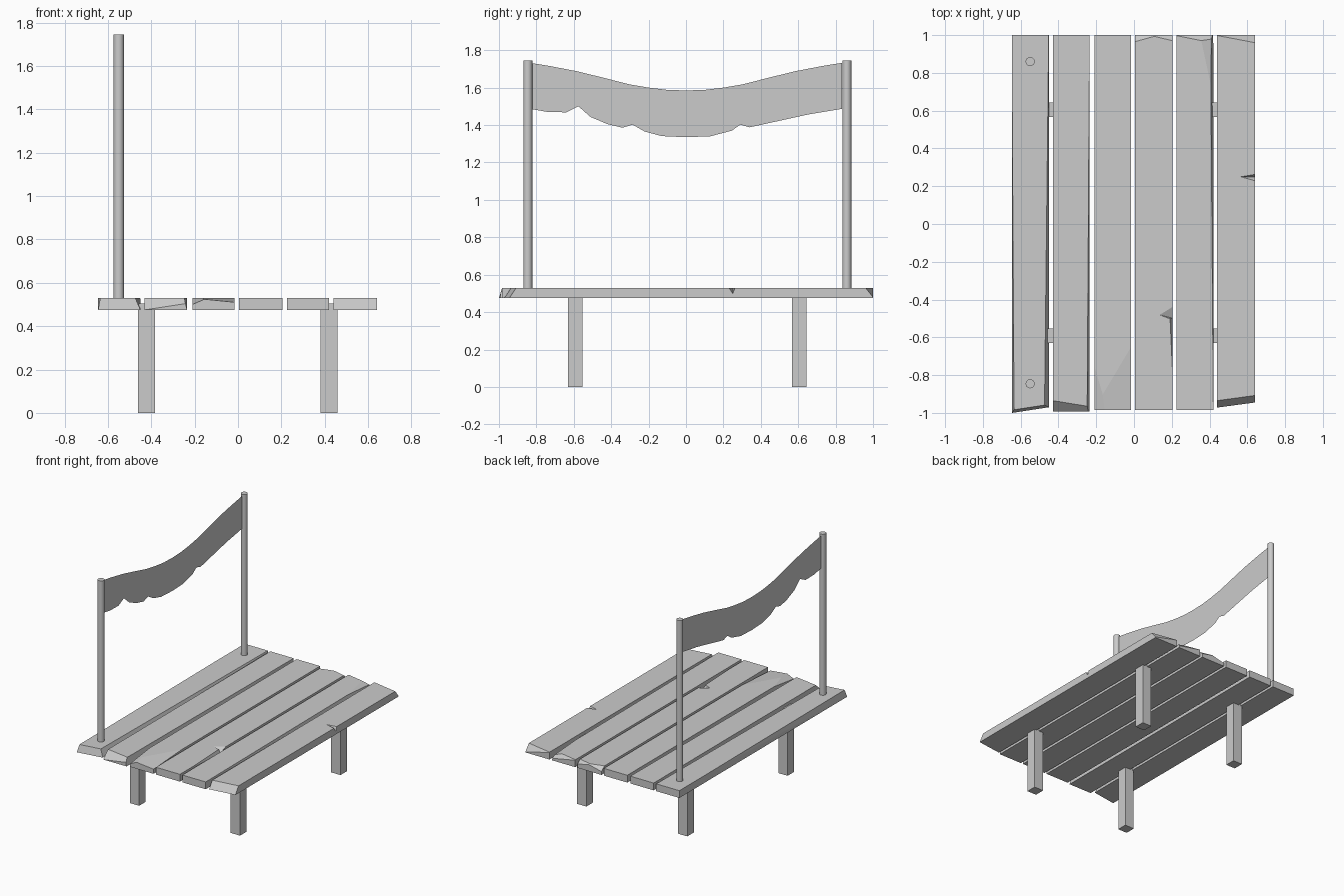
import bpy, bmesh
from mathutils import Vector

if "Cube" in bpy.data.objects:
    bpy.data.objects.remove(bpy.data.objects["Cube"])

TOP, BOT = 0.53, 0.475


def finish(name, bm):
    bmesh.ops.recalc_face_normals(bm, faces=bm.faces)
    me = bpy.data.meshes.new(name)
    bm.to_mesh(me)
    bm.free()
    ob = bpy.data.objects.new(name, me)
    bpy.context.collection.objects.link(ob)
    return ob


def box_bm(lo, hi):
    lo, hi = Vector(lo), Vector(hi)
    bm = bmesh.new()
    bmesh.ops.create_cube(bm, size=1)
    for v in bm.verts:
        v.co = (lo + hi) / 2 + v.co * (hi - lo)
    return bm


def plank(name, x0, x1, y0, y1, cuts):
    """Board with corners sliced off; each cut is a plane through three points."""
    lo, hi = (x0, y0, BOT), (x1, y1, TOP)
    centre = (Vector(lo) + Vector(hi)) / 2
    bm = box_bm(lo, hi)
    for cut in cuts:
        a, b, c = map(Vector, cut)
        n = (b - a).cross(c - a).normalized()
        if n.dot(centre - a) > 0:
            n = -n
        bmesh.ops.bisect_plane(bm, geom=bm.verts[:] + bm.edges[:] + bm.faces[:],
                               plane_co=a, plane_no=n, clear_outer=True, dist=1e-5)
        bmesh.ops.holes_fill(bm, edges=[e for e in bm.edges if e.is_boundary])
    return finish(name, bm)


def chip(ob, points):
    """Knock a splinter-shaped hull out of a board."""
    bm = bmesh.new()
    for p in points:
        bm.verts.new(p)
    bmesh.ops.convex_hull(bm, input=bm.verts[:])
    cutter = finish(ob.name + "_chip_cutter", bm)
    cutter.hide_render = True
    cutter.hide_viewport = True
    mod = ob.modifiers.new("chip", 'BOOLEAN')
    mod.operation, mod.solver, mod.object = 'DIFFERENCE', 'EXACT', cutter


# weathered planks, left to right
plank("plank_1", -0.645, -0.45, -1.0, 1.0, [
    ((-0.452, 0.98, TOP), (-0.474, -0.98, TOP), (-0.45, -0.98, BOT)),
    ((-0.644, 0.5, TOP), (-0.635, -1.0, TOP), (-0.645, -1.0, BOT)),
    ((-0.645, -0.985, TOP), (-0.45, -0.955, TOP), (-0.645, -1.0, BOT))])
plank("plank_2", -0.43, -0.235, -0.993, 1.0, [
    ((-0.236, 0.9, TOP), (-0.248, -0.98, TOP), (-0.235, -0.98, BOT)),
    ((-0.43, -0.935, TOP), (-0.245, -0.965, TOP), (-0.235, -0.993, 0.505))])
plank("plank_3", -0.21, -0.015, -0.985, 1.0, [
    ((-0.21, -0.985, 0.5), (-0.155, -0.985, 0.524), (-0.21, -0.75, TOP)),
    ((-0.155, -0.985, 0.524), (-0.015, -0.985, 0.51), (-0.015, -0.65, TOP))])
p4 = plank("plank_4", 0.005, 0.205, -0.985, 1.0, [
    ((0.005, 0.965, TOP), (0.12, 0.997, TOP), (0.005, 1.0, 0.5)),
    ((0.1, 0.995, TOP), (0.205, 0.97, TOP), (0.205, 1.0, 0.505))])
plank("plank_5", 0.225, 0.42, -0.985, 1.0, [
    ((0.225, 0.997, TOP), (0.41, 0.96, TOP), (0.42, 1.0, 0.49)),
    ((0.405, 1.0, TOP), (0.417, -0.6, TOP), (0.42, 0.9, BOT)),
    ((0.35, 1.0, TOP), (0.41, 0.72, TOP), (0.41, 1.0, 0.51))])
p6 = plank("plank_6", 0.44, 0.64, -0.985, 1.0, [
    ((0.44, 0.998, TOP), (0.64, 0.96, TOP), (0.64, 1.0, 0.48)),
    ((0.44, -0.935, TOP), (0.64, -0.908, TOP), (0.64, -0.945, BOT))])

# splinters broken from the board edges
chip(p4, [(0.13, -0.48, 0.532), (0.21, -0.43, 0.532), (0.21, -0.51, 0.532), (0.21, -0.5, 0.505)])
chip(p4, [(0.19, -0.5, 0.532), (0.21, -0.49, 0.532), (0.21, -0.5, 0.48), (0.206, -0.85, 0.532)])
chip(p6, [(0.56, 0.25, 0.532), (0.65, 0.225, 0.532), (0.65, 0.265, 0.532), (0.65, 0.25, 0.495)])

# square legs
for x, side in ((-0.4225, "left"), (0.42, "right")):
    for y, end in ((-0.592, "front"), (0.605, "back")):
        finish(f"leg_{end}_{side}",
               box_bm((x - 0.039, y - 0.039, 0), (x + 0.039, y + 0.039, 0.505)))

# banner poles
PX, YC = -0.55, 0.007
for y, end in ((-0.853, "front"), (0.853, "back")):
    bpy.ops.mesh.primitive_cylinder_add(vertices=16, radius=0.024, depth=1.225,
                                        location=(PX, y + YC, 1.1325))
    bpy.context.object.name = f"pole_{end}"
    bpy.ops.object.shade_smooth_by_angle()

# sagging torn banner, a single sheet
half_top = [(0.835, 1.733), (0.72, 1.714), (0.58, 1.687), (0.45, 1.655),
            (0.3, 1.617), (0.2, 1.6), (0.1, 1.588)]
top = [(-y, z) for y, z in half_top] + [(0, 1.585)] + half_top[::-1]
bottom = [(0.835, 1.487), (0.65, 1.456), (0.5, 1.423), (0.34, 1.388), (0.29, 1.402),
          (0.245, 1.37), (0.13, 1.34), (0, 1.335), (-0.13, 1.341), (-0.22, 1.365),
          (-0.285, 1.402), (-0.34, 1.386), (-0.42, 1.405), (-0.51, 1.443),
          (-0.575, 1.5), (-0.64, 1.468), (-0.74, 1.47), (-0.835, 1.487)]
bm = bmesh.new()
face = bm.faces.new([bm.verts.new((PX, y, z)) for y, z in top + bottom])
bmesh.ops.triangulate(bm, faces=[face])
finish("banner", bm)
